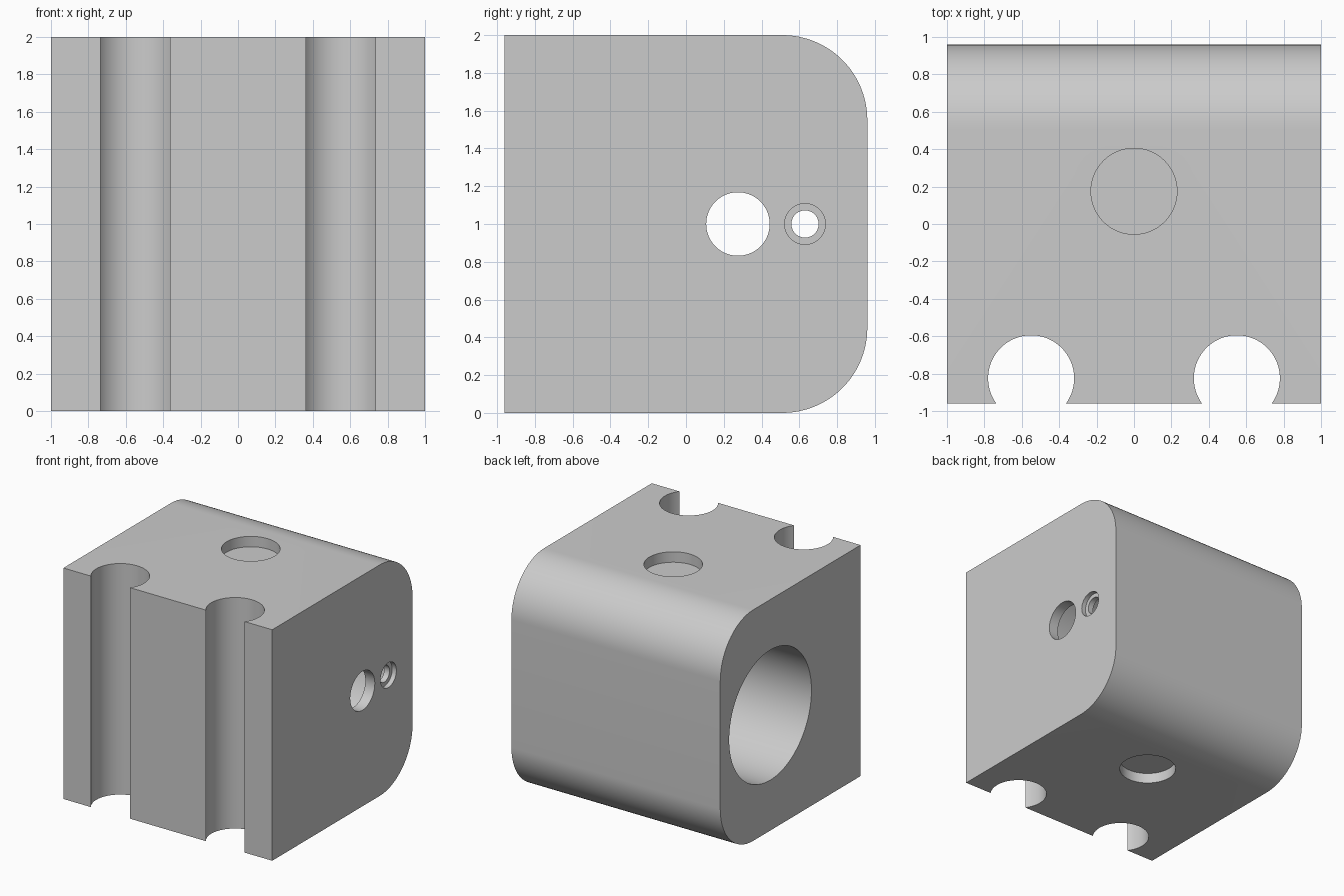
import bpy
import bmesh
import math
from mathutils import Matrix, Vector

cube = bpy.data.objects.get("Cube")
if cube:
    bpy.data.objects.remove(cube, do_unlink=True)

HALF_X, HALF_Y, HEIGHT = 1.0, 0.96, 2.0
ROUND = 0.45          # radius of the rear edges
WALL = 0.09           # depth of pockets and of the closed bore end
MID = HEIGHT / 2

grey = bpy.data.materials.new("plain_grey")
grey.use_nodes = True
colour = (0.6, 0.6, 0.6, 1)
grey.diffuse_color = colour
grey.node_tree.nodes["Principled BSDF"].inputs["Base Color"].default_value = colour


def add_object(name, bm):
    mesh = bpy.data.meshes.new(name)
    bmesh.ops.recalc_face_normals(bm, faces=bm.faces)
    bm.to_mesh(mesh)
    bm.free()
    mesh.materials.append(grey)
    obj = bpy.data.objects.new(name, mesh)
    bpy.context.collection.objects.link(obj)
    return obj


def cylinder(name, start, end, radius, sides=96):
    """Cylinder running from one point to another."""
    start, end = Vector(start), Vector(end)
    axis = end - start
    turn = Vector((0, 0, 1)).rotation_difference(axis).to_matrix().to_4x4()
    bm = bmesh.new()
    bmesh.ops.create_cone(bm, cap_ends=True, segments=sides, radius1=radius,
                          radius2=radius, depth=axis.length,
                          matrix=Matrix.Translation((start + end) / 2) @ turn)
    return add_object(name, bm)


# Block: side profile with rounded rear edges, extruded across x
profile = [(-HALF_Y, HEIGHT), (-HALF_Y, 0)]
for centre_z, first in ((ROUND, -90), (HEIGHT - ROUND, 0)):
    for i in range(25):
        a = math.radians(first + 90 * i / 24)
        profile.append((HALF_Y - ROUND + ROUND * math.cos(a),
                        centre_z + ROUND * math.sin(a)))
bm = bmesh.new()
side = bm.faces.new([bm.verts.new((-HALF_X, y, z)) for y, z in profile])
grown = bmesh.ops.extrude_face_region(bm, geom=[side])["geom"]
bmesh.ops.translate(bm, vec=(2 * HALF_X, 0, 0),
                    verts=[v for v in grown if isinstance(v, bmesh.types.BMVert)])
block = add_object("block", bm)

# Cutters: main bore, end holes, pockets and front grooves
out = HALF_X + 0.1
inner = HALF_X - WALL
bore_y, pin_y, pocket_y, groove_y = 0.275, 0.63, 0.175, -0.825
cutters = [
    cylinder("bore_cutter", (-out, bore_y, MID), (inner, bore_y, MID), 0.563, 128),
    cylinder("end_hole_cutter", (0.5, bore_y, MID), (out, bore_y, MID), 0.168),
    cylinder("pin_hole_cutter", (0.5, pin_y, MID), (out, pin_y, MID), 0.072),
    cylinder("pin_recess_cutter", (HALF_X - 0.04, pin_y, MID), (out, pin_y, MID), 0.108),
    cylinder("top_pocket_cutter", (0, pocket_y, HEIGHT - WALL),
             (0, pocket_y, HEIGHT + 0.1), 0.23),
    cylinder("bottom_pocket_cutter", (0, pocket_y, -0.1), (0, pocket_y, WALL), 0.23),
]
for x, name in ((-0.55, "right"), (0.55, "left")):
    cutters.append(cylinder(name + "_groove_cutter", (x, groove_y, -0.1),
                            (x, groove_y, HEIGHT + 0.1), 0.23))

# Cut the block, then drop the cutters
bpy.context.view_layer.objects.active = block
block.select_set(True)
for cutter in cutters:
    cutter.hide_render = True
    mod = block.modifiers.new(cutter.name, 'BOOLEAN')
    mod.operation = 'DIFFERENCE'
    mod.solver = 'EXACT'
    mod.object = cutter
    bpy.ops.object.modifier_apply(modifier=mod.name)
    bpy.data.objects.remove(cutter, do_unlink=True)

bpy.ops.object.shade_smooth_by_angle(angle=math.radians(30))
